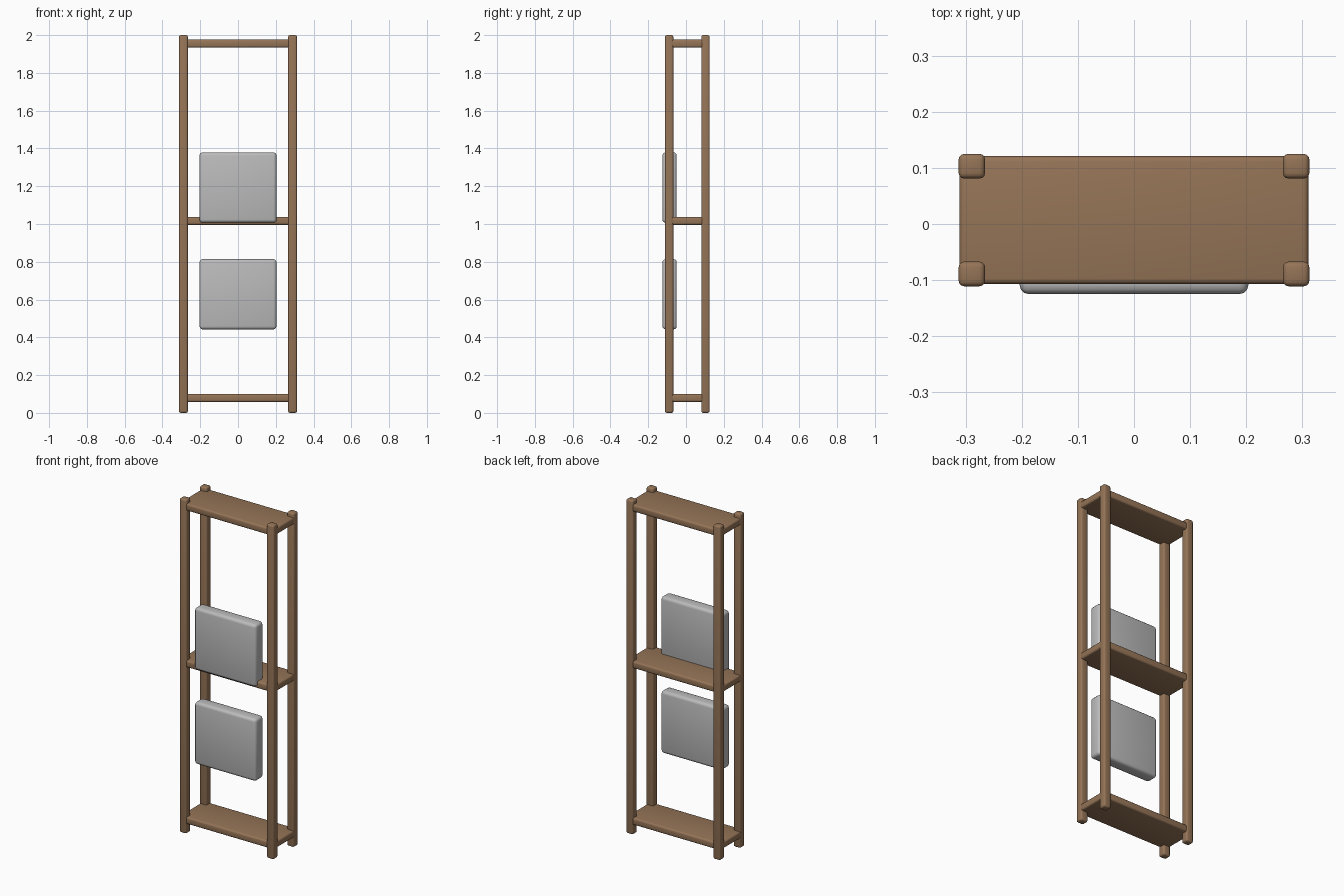
import bpy

if "Cube" in bpy.data.objects:
    bpy.data.objects.remove(bpy.data.objects["Cube"])


def material(name, colour):
    m = bpy.data.materials.new(name)
    m.diffuse_color = (*colour, 1)
    m.use_nodes = True
    m.node_tree.nodes["Principled BSDF"].inputs["Base Color"].default_value = m.diffuse_color
    return m


wood = material("brown wood", (0.30, 0.175, 0.095))
grey = material("light grey", (0.50, 0.50, 0.50))


def box(name, lo, hi, mat, bevel):
    """Rounded box between two corners."""
    bpy.ops.mesh.primitive_cube_add(
        size=1, location=[(a + b) / 2 for a, b in zip(lo, hi)])
    ob = bpy.context.object
    ob.name = name
    ob.scale = [b - a for a, b in zip(lo, hi)]
    bpy.ops.object.transform_apply(location=False, rotation=False, scale=True)
    ob.data.materials.append(mat)
    mod = ob.modifiers.new("rounding", 'BEVEL')
    mod.width = bevel
    mod.segments = 3
    bpy.ops.object.modifier_apply(modifier=mod.name)
    bpy.ops.object.shade_smooth_by_angle()
    return ob


# Four corner posts
for side, x in (("left", -0.289), ("right", 0.289)):
    for end, y in (("front", -0.089), ("back", 0.103)):
        box(f"{end}_{side}_post", (x - 0.0235, y - 0.022, 0),
            (x + 0.0235, y + 0.022, 2), wood, 0.01)

# Three shelves
for name, z in (("bottom", 0.079), ("middle", 1.017), ("top", 1.955)):
    box(f"{name}_shelf", (-0.311, -0.107, z - 0.021),
        (0.311, 0.121, z + 0.021), wood, 0.01)

# Two front panels
for name, z in (("lower", 0.628), ("upper", 1.193)):
    box(f"{name}_panel", (-0.204, -0.125, z - 0.186),
        (0.204, -0.049, z + 0.186), grey, 0.017)
